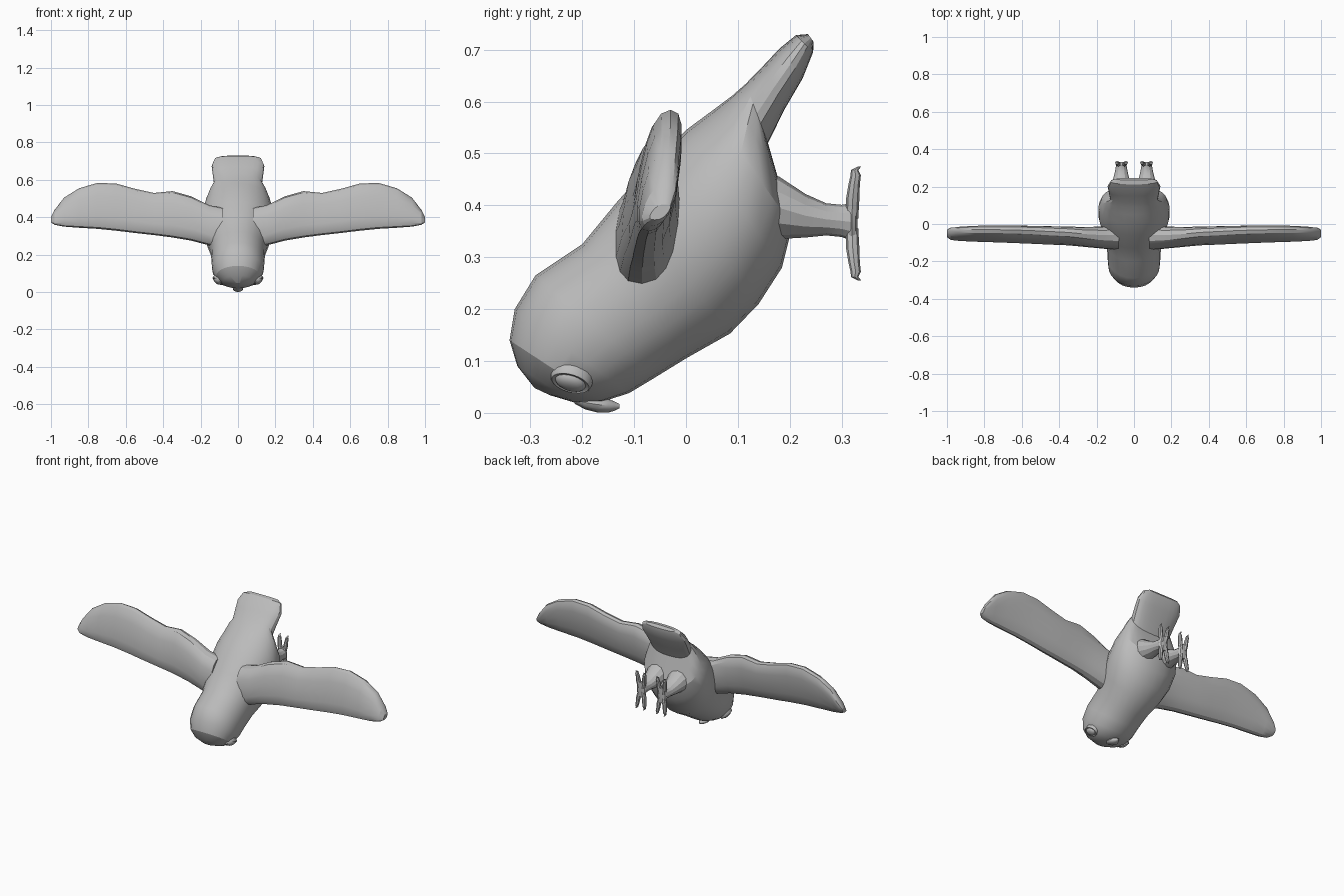
import bpy, bmesh, math
from mathutils import Vector as V

if "Cube" in bpy.data.objects:
    bpy.data.objects.remove(bpy.data.objects["Cube"])

grey = bpy.data.materials.new("plain grey")
grey.diffuse_color = (0.5, 0.5, 0.5, 1)
grey.use_nodes = True
grey.node_tree.nodes["Principled BSDF"].inputs["Base Color"].default_value = grey.diffuse_color


def ring(c, u, v, n=20, p=1.0):
    """Closed (super)ellipse of n points round c, with half axes u and v."""
    def f(a):
        return math.copysign(abs(a) ** p, a)
    return [V(c) + V(u) * f(math.cos(2 * math.pi * i / n))
            + V(v) * f(math.sin(2 * math.pi * i / n)) for i in range(n)]


def loft(bm, rings):
    """Skin a row of rings and close both ends."""
    rows = [[bm.verts.new(p) for p in r] for r in rings]
    n = len(rows[0])
    for a, b in zip(rows, rows[1:]):
        for i in range(n):
            bm.faces.new((a[i], a[(i + 1) % n], b[(i + 1) % n], b[i]))
    bm.faces.new(rows[0])
    bm.faces.new(rows[-1])


def finish(name, bm, mirror=False, smooth=25):
    bmesh.ops.recalc_face_normals(bm, faces=bm.faces)
    me = bpy.data.meshes.new(name)
    bm.to_mesh(me)
    bm.free()
    ob = bpy.data.objects.new(name, me)
    bpy.context.collection.objects.link(ob)
    me.materials.append(grey)
    if mirror:
        ob.modifiers.new("Mirror", "MIRROR").use_mirror_merge = False
    bpy.ops.object.select_all(action='DESELECT')
    ob.select_set(True)
    bpy.context.view_layer.objects.active = ob
    if smooth:
        bpy.ops.object.shade_smooth_by_angle(angle=math.radians(smooth))
    return ob


# Head, body and tail: back point (y, z), belly point (y, z), half width
sections = [
    (-.292, .048, -.262, .034, .025), (-.325, .09, -.215, .02, .08),
    (-.340, .14, -.16, .022, .118), (-.33, .2, -.11, .038, .138),
    (-.29, .265, -.06, .068, .142), (-.2, .325, 0, .105, .145),
    (-.13, .41, .085, .153, .17), (-.06, .485, .14, .21, .19),
    (0, .545, .185, .28, .19), (.05, .582, .205, .36, .175),
    (.09, .612, .178, .45, .15), (.115, .634, .158, .52, .128),
    (.15, .67, .19, .585, .135), (.18, .702, .225, .645, .141),
    (.212, .728, .245, .695, .125), (.235, .73, .246, .715, .095)]
bm = bmesh.new()
rings = []
for i, (y0, z0, y1, z1, w) in enumerate(sections):
    c = V((0, (y0 + y1) / 2, (z0 + z1) / 2))
    rings.append(ring(c, V((0, y1, z1)) - c, (w, 0, 0), 24, 0.8 if i > 9 else 0.95))
loft(bm, rings)
body = finish("body", bm)

# Wings: x, lower edge (y, z), upper edge (y, z), half thickness
spans = [
    (.08, -.085, .235, -.06, .45, .065), (.155, -.085, .25, -.06, .465, .058),
    (.25, -.085, .275, -.055, .512, .05), (.35, -.083, .292, -.045, .54, .044),
    (.45, -.082, .305, -.04, .53, .042), (.55, -.08, .316, -.035, .552, .04),
    (.65, -.078, .328, -.032, .58, .038), (.75, -.076, .338, -.03, .584, .036),
    (.85, -.074, .344, -.03, .555, .034), (.93, -.072, .35, -.033, .505, .031),
    (.98, -.068, .36, -.037, .44, .027), (1.0, -.06, .372, -.04, .402, .016)]
bm = bmesh.new()
rings = []
for x, y0, z0, y1, z1, t in spans:
    c = V((x, (y0 + y1) / 2, (z0 + z1) / 2))
    rings.append(ring(c, V((x, y1, z1)) - c, (0, t, 0), 16, 0.8))
loft(bm, rings)
finish("wings", bm, True)

# Legs: y, z, half width, half height
bm = bmesh.new()
loft(bm, [ring((.068, y, z), (a, 0, 0), (0, 0, b), 12) for y, z, a, b in
          [(.12, .40, .075, .075), (.18, .395, .062, .06), (.23, .38, .046, .042),
           (.27, .373, .036, .031), (.30, .37, .03, .031), (.318, .368, .028, .036)]])
finish("legs", bm, True)

# Feet: two toes up and two toes down on each, ending in hooked claws
bm = bmesh.new()
loft(bm, [ring((.067, .32, z), (a, 0, 0), (0, .011, 0), 10)
          for z, a in [(.325, .018), (.345, .028), (.39, .028), (.41, .018)]])
for up in (-1, 1):
    for side in (-1, 1):
        loft(bm, [ring((.067 + side * s, y, .365 + up * h), (r, 0, 0), (0, r, 0), 8)
                  for s, y, h, r in
                  [(.01, .32, .01, .012), (.018, .321, .045, .013), (.021, .324, .075, .011),
                   (.024, .327, .093, .010), (.025, .325, .103, .007),
                   (.025, .335, .110, .003)]])
finish("feet", bm, True)

# Eyes: low domes with a raised rim, set on the side of the face
hit, spot, normal, _ = body.ray_cast(V((.4, -.222, .06)), V((-1, 0, 0)))
turn = normal.to_track_quat('Z', 'Y').to_matrix()
long = (V((0, .94, -.34)) - normal * normal.dot(V((0, .94, -.34)))).normalized()
short = normal.cross(long)
bm = bmesh.new()
loft(bm, [ring(spot + normal * h, long * .034 * k, short * .026 * k, 20)
          for h, k in [(-.012, .95), (.0, .93), (.007, .8), (.012, .55), (.014, .2)]])
finish("eyes", bm, True, 50)
bm = bmesh.new()
loft(bm, [ring(spot + normal * h, long * .038 * k, short * .030 * k, 20)
          for h, k in [(-.015, 1.1), (.001, 1.05), (.004, .98), (.002, .88)]])
finish("eye_rims", bm, True, 50)

# Beak: short hooked bill under the face
bm = bmesh.new()
loft(bm, [ring((0, y, z), (a, 0, 0), (0, 0, b), 12) for y, z, a, b in
          [(-.215, .026, .012, .008), (-.195, .02, .026, .013), (-.17, .016, .028, .0155),
           (-.15, .014, .02, .0135), (-.138, .013, .011, .009), (-.128, .013, .004, .004)]])
finish("beak", bm, False, 40)
